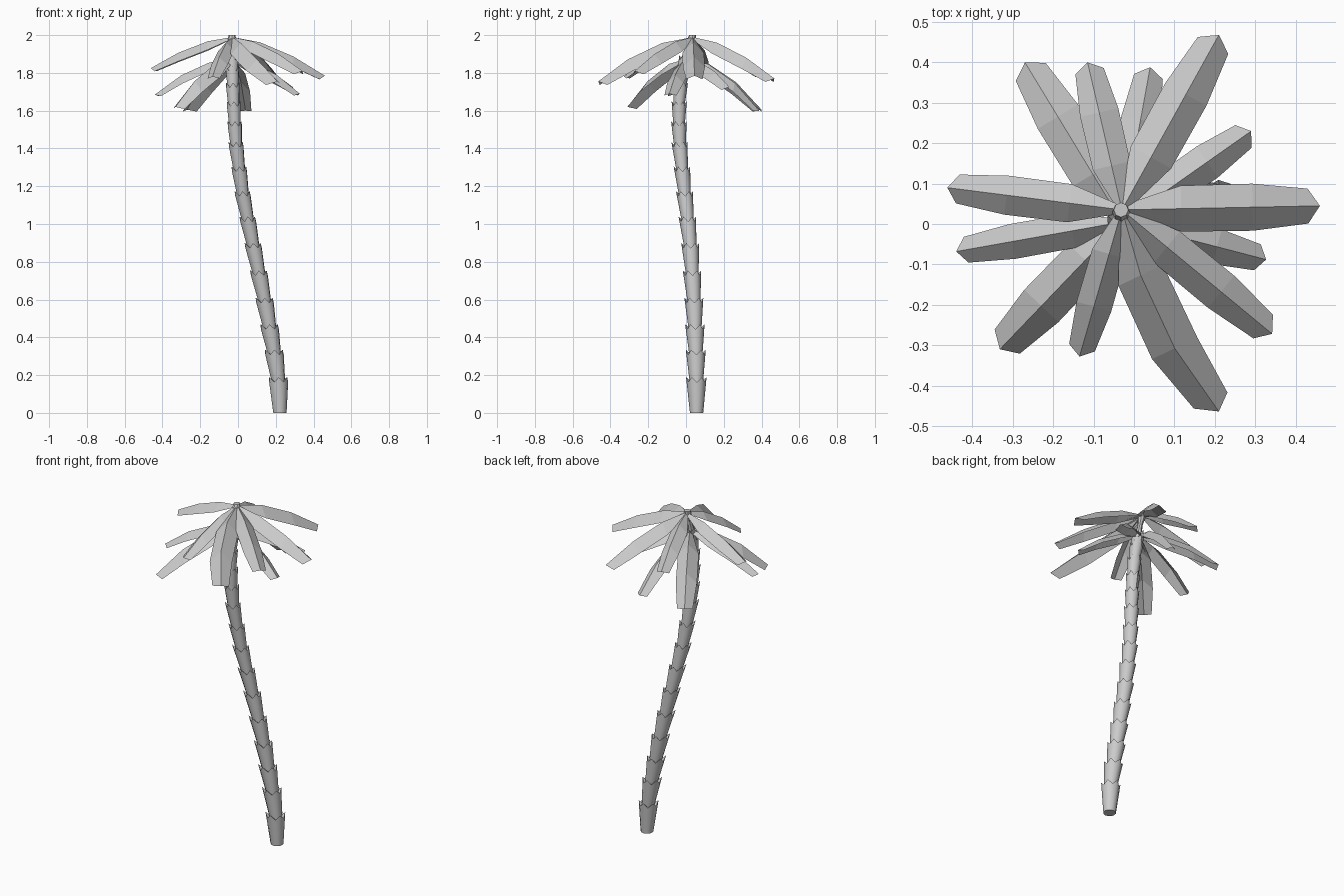
import bpy, math
from mathutils import Vector

if "Cube" in bpy.data.objects:
    bpy.data.objects.remove(bpy.data.objects["Cube"])


def make_object(name, verts, faces):
    me = bpy.data.meshes.new(name)
    me.from_pydata([tuple(v) for v in verts], [], faces)
    me.update()
    ob = bpy.data.objects.new(name, me)
    bpy.context.collection.objects.link(ob)
    return ob


# Centre line of the leaning trunk: z, x, y
PATH = [(0, .222, .056), (.17, .215, .055), (.33, .190, .052), (.60, .140, .042),
        (.90, .077, .022), (1.17, .022, -.008), (1.43, -.012, -.035),
        (1.60, -.021, -.039), (1.74, -.028, -.030), (1.87, -.031, -.005), (2.0, -.032, .035)]


def centre(z):
    for (z0, x0, y0), (z1, x1, y1) in zip(PATH, PATH[1:]):
        if z <= z1:
            t = (z - z0) / (z1 - z0)
            return Vector((x0 + (x1 - x0) * t, y0 + (y1 - y0) * t, z))


# Trunk: stacked flaring cups with jagged rims, smooth around
TOPS = [0, .175, .32, .455, .595, .74, .885, 1.025, 1.16, 1.29, 1.42, 1.53, 1.635, 1.735, 1.82, 1.88]
SIDES = 12
for i, (z0, z1) in enumerate(zip(TOPS, TOPS[1:])):
    k = z1 / 1.88
    r0, r1 = .036 - .008 * k, .053 - .018 * k
    zb = max(0, z0 - .02)
    verts, faces = [], []
    for ring in range(2):
        for j in range(SIDES):
            a = 2 * math.pi * (j + .1) / SIDES
            z = z1 + (.014 if j % 2 else -.012) if ring else zb
            r = (r1 + (.003 if j % 2 else -.001)) if ring else r0
            verts.append(centre(z) + Vector((math.cos(a) * r, math.sin(a) * r, 0)))
    for j in range(SIDES):
        n = (j + 1) % SIDES
        faces.append((j, n, SIDES + n, SIDES + j))
    verts.append(centre(zb))
    verts.append(centre(z1 - .03))
    for j in range(SIDES):
        n = (j + 1) % SIDES
        faces.append((n, j, 2 * SIDES))
        faces.append((SIDES + j, SIDES + n, 2 * SIDES + 1))
    ob = make_object("trunk_segment_%02d" % i, verts, faces)
    bpy.context.view_layer.objects.active = ob
    ob.select_set(True)
    bpy.ops.object.shade_smooth_by_angle(angle=math.radians(40))
    ob.select_set(False)

# Crown stem with a small cap
CAP = 8
verts, faces = [], []
for z, r in [(1.85, .024), (1.93, .013), (1.98, .022), (2.0, .018)]:
    for j in range(CAP):
        a = 2 * math.pi * j / CAP
        verts.append(centre(z) + Vector((math.cos(a) * r, math.sin(a) * r, 0)))
for s in range(3):
    for j in range(CAP):
        n = (j + 1) % CAP
        faces.append((s * CAP + j, s * CAP + n, (s + 1) * CAP + n, (s + 1) * CAP + j))
faces.append(tuple(range(3 * CAP, 4 * CAP)))
make_object("crown_stem", verts, faces)

# Frond section: fraction of length, half width factor, fold drop factor
PROFILE = [(0, .18, .2), (.3, .95, .95), (.66, .97, .95), (1, .72, .65)]


def frond(name, root, tip, half, power, bend=0):
    root, tip = Vector(root), Vector(tip)
    flat = Vector((tip.x - root.x, tip.y - root.y, 0))
    side = Vector((-flat.y, flat.x, 0)).normalized()
    drop = root.z - tip.z

    def spine(s):
        sag = Vector((0, 0, drop * s ** power))
        return root + flat * s - sag + side * bend * math.sin(math.pi * s)

    verts, faces = [], []
    for t, w, f in PROFILE:
        down = Vector((0, 0, -half * f))
        s = t - .06 if t == 1 else t
        verts += [spine(s) + side * half * w + down, spine(t), spine(s) - side * half * w + down]
    for i in range(len(PROFILE) - 1):
        a = 3 * i
        faces += [(a, a + 1, a + 4, a + 3), (a + 1, a + 2, a + 5, a + 4)]
    make_object(name, verts, faces)


# Upper whorl of fronds: tip, half width, sideways bend
UPPER = [((.46, .045, 1.785), .060, 0), ((.21, .468, 1.77), .060, 0), ((-.115, .40, 1.79), .05, 0),
         ((-.462, .09, 1.825), .050, 0), ((-.135, -.328, 1.78), .046, 0),
         ((.21, -.464, 1.755), .064, -.035), ((.342, -.272, 1.81), .053, 0)]
for i, (tip, half, bend) in enumerate(UPPER):
    frond("upper_frond_%d" % i, (-.03, .035, 1.99), tip, half, 1.65, bend)

# Lower whorl of fronds, hanging more steeply
LOWER = [((.29, .23, 1.725), .048), ((.04, .388, 1.60), .050), ((-.27, .40, 1.605), .060),
         ((-.44, -.068, 1.685), .045), ((-.332, -.31, 1.62), .060), ((.327, -.088, 1.69), .046)]
for i, (tip, half) in enumerate(LOWER):
    frond("lower_frond_%d" % i, (-.03, .005, 1.875), tip, half, 1.85)
